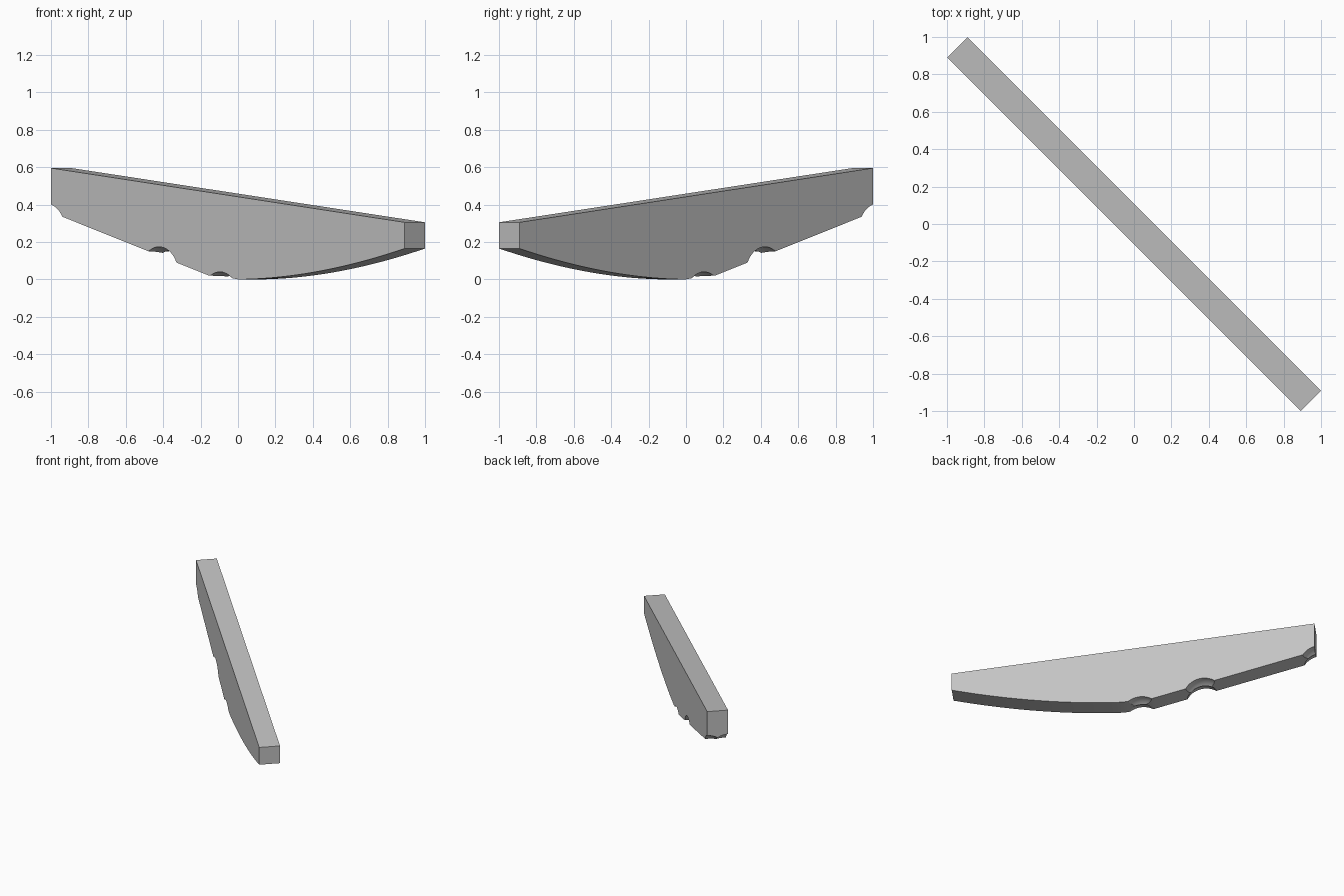
import bpy, bmesh, math
from mathutils import Vector

cube = bpy.data.objects.get("Cube")
if cube:
    bpy.data.objects.remove(cube, do_unlink=True)

ROOT2 = math.sqrt(2)
HALF = 0.0775      # half the plank thickness
SCOOP = 0.146      # radius of the edge scoops


def along(x):
    """Distance along the plank for a position on its front face."""
    return (x + 0.055) * ROOT2


grey = bpy.data.materials.new("plain_grey")
grey.use_nodes = True
grey.diffuse_color = (0.55, 0.55, 0.55, 1)
grey.node_tree.nodes["Principled BSDF"].inputs["Base Color"].default_value = grey.diffuse_color

# Side profile: sloped top, straight tapering underside, curved belly
outline = [(0.89, 0.305), (-1, 0.595), (-1, 0.359), (-0.155, 0.02), (-0.04, 0.008)]
STEPS = 20
outline += [(0.89 * i / STEPS, 0.165 * (i / STEPS) ** 1.85) for i in range(STEPS + 1)]

bm = bmesh.new()
face = bm.faces.new([bm.verts.new((along(x), -HALF, z)) for x, z in outline])
ext = bmesh.ops.extrude_face_region(bm, geom=[face])
moved = [v for v in ext["geom"] if isinstance(v, bmesh.types.BMVert)]
bmesh.ops.translate(bm, verts=moved, vec=Vector((0, 2 * HALF, 0)))
bmesh.ops.recalc_face_normals(bm, faces=bm.faces)
mesh = bpy.data.meshes.new("carved_plank")
bm.to_mesh(mesh)
bm.free()
mesh.materials.append(grey)
plank = bpy.data.objects.new("carved_plank", mesh)
bpy.context.collection.objects.link(plank)

# Round scoops cut into the underside from both faces
for x, z in [(-1.028, 0.26), (-0.423, 0.028), (-0.0975, -0.106)]:
    for side in (-1, 1):
        bpy.ops.mesh.primitive_uv_sphere_add(segments=48, ring_count=24, radius=SCOOP,
                                             location=(along(x), side * HALF, z))
        cutter = bpy.context.object
        cutter.name = "scoop_cutter"
        cutter.hide_render = True
        cutter.data.materials.append(grey)
        mod = plank.modifiers.new("scoop", "BOOLEAN")
        mod.operation = "DIFFERENCE"
        mod.solver = "EXACT"
        mod.object = cutter
        bpy.context.view_layer.objects.active = plank
        bpy.ops.object.modifier_apply(modifier=mod.name)
        bpy.data.objects.remove(cutter, do_unlink=True)

# Smooth curves, sharp corners, then turn onto the diagonal
bpy.ops.object.select_all(action="DESELECT")
plank.select_set(True)
bpy.context.view_layer.objects.active = plank
bpy.ops.object.shade_smooth_by_angle(angle=math.radians(25))
plank.rotation_euler.z = -math.pi / 4
